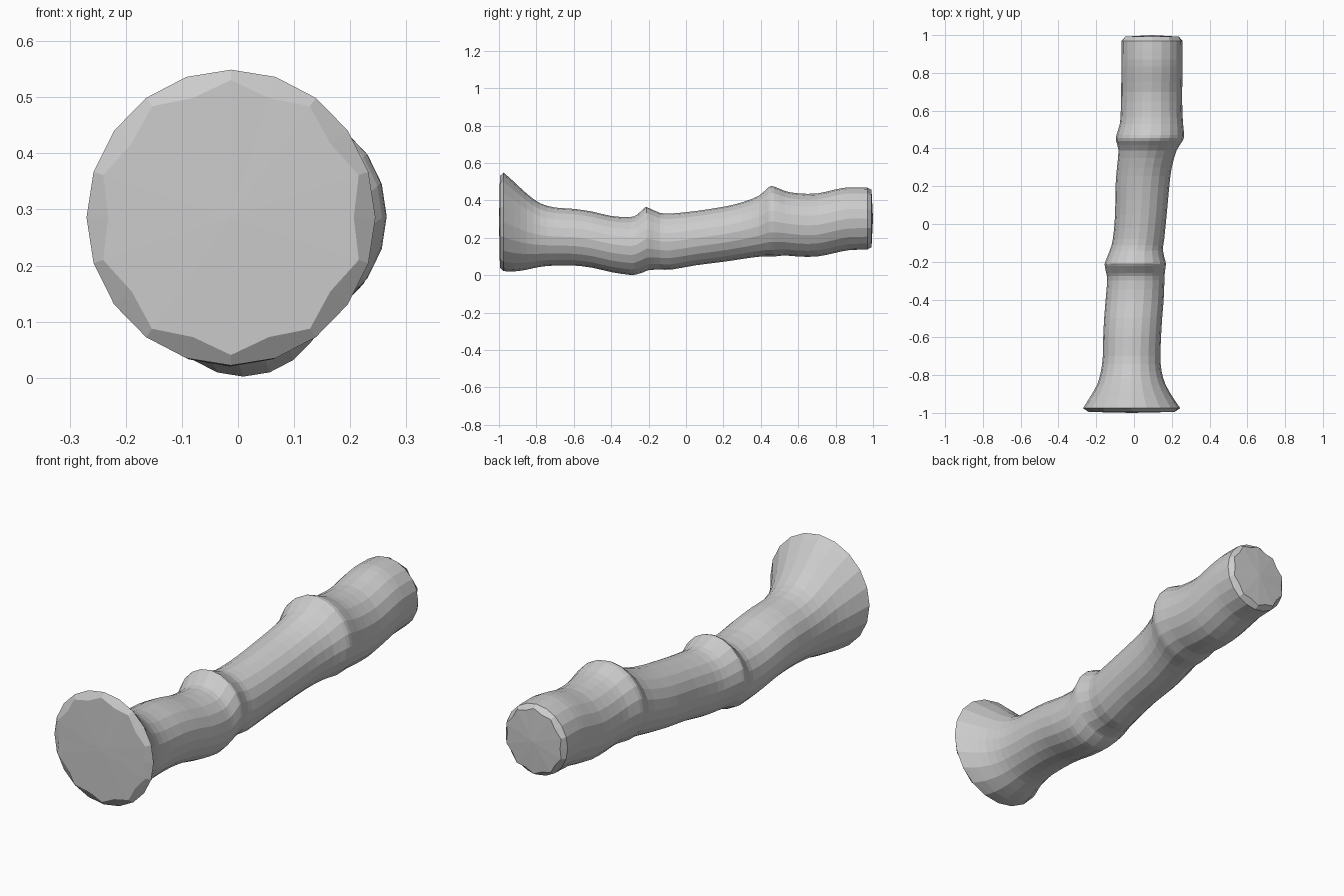
import bpy, bmesh, math

if "Cube" in bpy.data.objects:
    bpy.data.objects.remove(bpy.data.objects["Cube"])

SIDES = 20
# Stalk sections: y, x min, x max, z min, z max
sections = [
    (-.975, -.27, .245, .022, .549),
    (-.92, -.235, .207, .02, .50),
    (-.85, -.195, .167, .03, .435),
    (-.78, -.175, .146, .045, .385),
    (-.70, -.165, .14, .052, .362),
    (-.60, -.163, .143, .052, .355),
    (-.50, -.158, .149, .04, .34),
    (-.40, -.15, .157, .017, .317),
    (-.30, -.142, .161, .002, .311),
    (-.26, -.147, .163, .006, .325),
    (-.22, -.155, .168, .019, .362),
    (-.20, -.152, .167, .027, .36),
    (-.14, -.128, .153, .031, .334),
    (-.08, -.112, .16, .03, .33),
    (.05, -.10, .173, .053, .343),
    (.20, -.098, .187, .072, .366),
    (.30, -.09, .20, .087, .39),
    (.39, -.082, .226, .099, .425),
    (.44, -.095, .257, .10, .47),
    (.47, -.093, .265, .10, .475),
    (.53, -.075, .26, .106, .45),
    (.60, -.07, .256, .10, .438),
    (.70, -.068, .255, .10, .437),
    (.80, -.067, .257, .12, .459),
    (.87, -.066, .257, .134, .47),
    (.97, -.065, .256, .138, .468),
]


def midpoint(a, b, c, d):
    return tuple((9 * (q + r) - p - s) / 16 for p, q, r, s in zip(a, b, c, d))


def ring(bm, s, y=None, scales=(1, 1)):
    y0, xa, xb, za, zb = s
    out = []
    for i in range(SIDES):
        t, k = 2 * math.pi * i / SIDES, scales[i % 2]
        out.append(bm.verts.new(((xa + xb) / 2 + k * (xb - xa) / 2 * math.sin(t),
                                 y0 if y is None else y,
                                 (za + zb) / 2 + k * (zb - za) / 2 * math.cos(t))))
    return out


def cap(bm, edge, s, y_rim, y_mid):
    # Scalloped rim closing on a centre point
    inner = ring(bm, s, y_rim, (.93, .85))
    mid = bm.verts.new(((s[1] + s[2]) / 2, y_mid, (s[3] + s[4]) / 2))
    for i in range(SIDES):
        j = (i + 1) % SIDES
        bm.faces.new((edge[i], edge[j], inner[j], inner[i]))
        bm.faces.new((inner[i], inner[j], mid))


# Smooth the length by inserting a curved midpoint between sections
fine = []
n = len(sections)
for i in range(n - 1):
    fine += [sections[i], midpoint(sections[max(i - 1, 0)], sections[i],
                                   sections[i + 1], sections[min(i + 2, n - 1)])]
fine.append(sections[-1])

# Jointed stalk with flared foot
bm = bmesh.new()
rings = [ring(bm, s) for s in fine]
for a, b in zip(rings, rings[1:]):
    for i in range(SIDES):
        j = (i + 1) % SIDES
        bm.faces.new((a[i], a[j], b[j], b[i]))

# Small rounded edge and cap at each end
front, back = sections[0], sections[-1]
cap(bm, rings[0], front, -.995, -1.0)
cap(bm, rings[-1], back, .992, 1.0)
bmesh.ops.recalc_face_normals(bm, faces=bm.faces)

mesh = bpy.data.meshes.new("jointed_stalk")
bm.to_mesh(mesh)
bm.free()
stalk = bpy.data.objects.new("jointed_stalk", mesh)
bpy.context.collection.objects.link(stalk)
